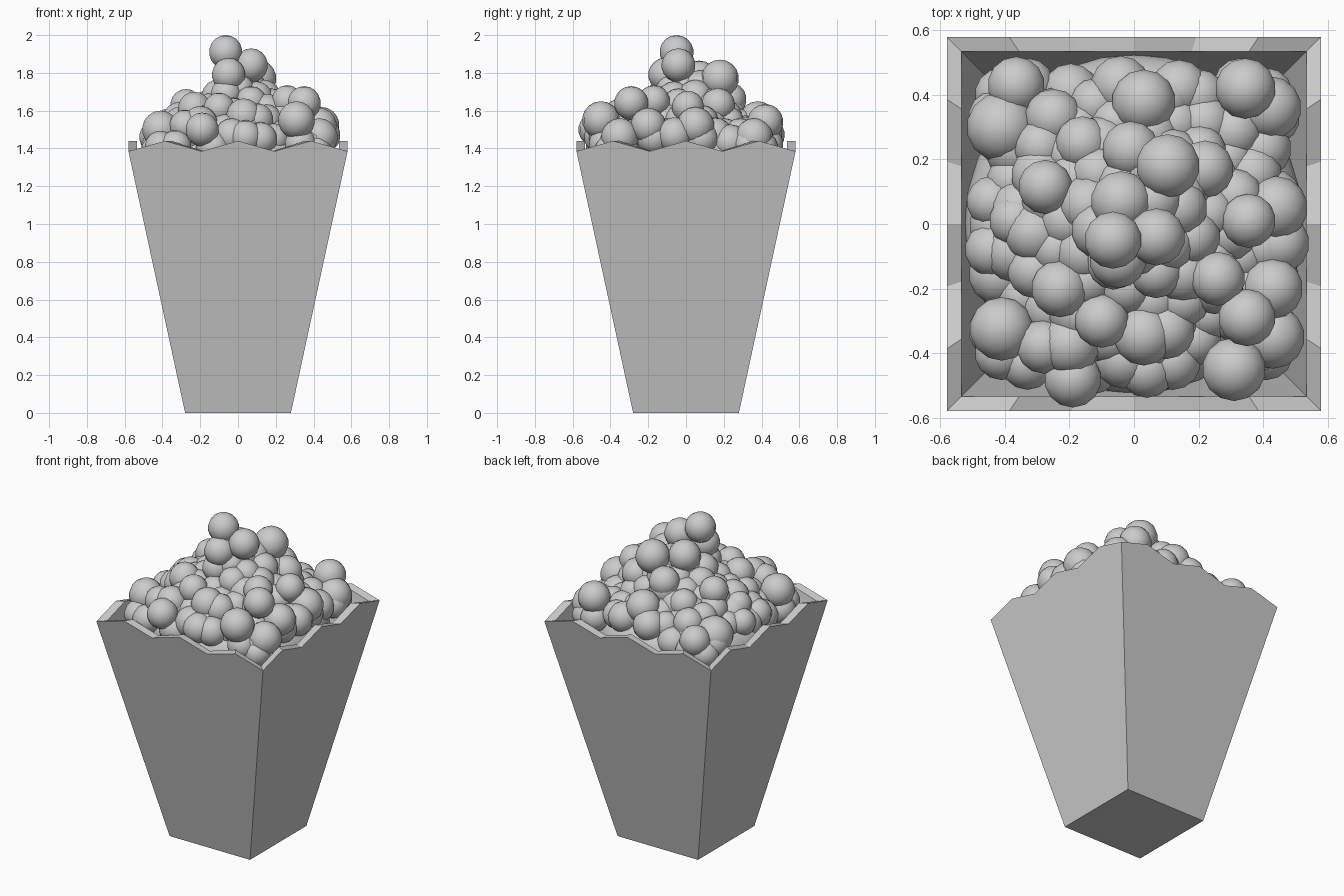
import bpy, bmesh, math, random
from mathutils import Matrix, Vector

if "Cube" in bpy.data.objects:
    bpy.data.objects.remove(bpy.data.objects["Cube"])

random.seed(4)


def finish(bm, name, smooth=False):
    bmesh.ops.recalc_face_normals(bm, faces=bm.faces)
    me = bpy.data.meshes.new(name)
    bm.to_mesh(me)
    bm.free()
    for p in me.polygons:
        p.use_smooth = smooth
    ob = bpy.data.objects.new(name, me)
    bpy.context.collection.objects.link(ob)
    return ob


def add_ball(bm, pos, r):
    m = Matrix.Translation(pos) @ Matrix.Diagonal(Vector((r, r, r, 1)))
    bmesh.ops.create_uvsphere(bm, u_segments=14, v_segments=9, radius=1, matrix=m)


# Tapered square tub with a zigzag rim
STEPS = 6
LOW, HIGH = 1.385, 1.44
bm = bmesh.new()


def side_point(side, t, half):
    x, y = half * t, -half
    for _ in range(side):
        x, y = -y, x
    return x, y


def shell(bottom_half, bottom_z, top_half):
    base = [bm.verts.new((*side_point(s, -1, bottom_half), bottom_z)) for s in range(4)]
    rim = []
    for s in range(4):
        for i in range(STEPS):
            z = HIGH if i % 2 else LOW
            rim.append(bm.verts.new((*side_point(s, -1 + 2 * i / STEPS, top_half), z)))
    for s in range(4):
        top = [rim[(s * STEPS + i) % len(rim)] for i in range(STEPS + 1)]
        bm.faces.new([base[s], base[(s + 1) % 4]] + top[::-1])
    bm.faces.new(base)
    return rim


outer = shell(0.28, 0.0, 0.58)
inner = shell(0.245, 0.04, 0.535)
n = len(outer)
for i in range(n):
    j = (i + 1) % n
    bm.faces.new([outer[i], outer[j], inner[j], inner[i]])
finish(bm, "tub")

# Rounded filling beneath the loose kernels
bm = bmesh.new()
bmesh.ops.create_uvsphere(bm, u_segments=32, v_segments=16, radius=1,
                          matrix=Matrix.Translation((0, 0, 1.32)) @ Matrix.Diagonal((0.525, 0.525, 0.24, 1)))
finish(bm, "filling", True)

# Prominent kernels on the surface: x, y, z, radius
kernels = [
    (-.065, -.05, 1.91, .09), (.07, -.04, 1.84, .09), (-.05, -.11, 1.79, .09),
    (.105, .18, 1.77, .1), (-.04, .07, 1.77, .095), (-.275, .115, 1.63, .085),
    (.03, .38, 1.55, .1), (.345, .42, 1.54, .095), (-.365, .43, 1.46, .09),
    (-.41, .3, 1.46, .11), (-.25, .33, 1.5, .09), (.14, .42, 1.47, .09),
    (.42, .36, 1.46, .1), (-.01, .23, 1.66, .09), (-.16, .25, 1.57, .085),
    (.22, .17, 1.63, .09), (.355, .01, 1.62, .085), (.44, .05, 1.52, .1),
    (.26, -.17, 1.65, .085), (.35, -.29, 1.64, .09), (.31, -.45, 1.55, .1),
    (.43, -.2, 1.52, .095), (.03, -.345, 1.57, .095), (-.2, -.375, 1.53, .095),
    (.04, -.45, 1.46, .09), (-.19, -.48, 1.5, .09), (-.41, -.325, 1.5, .1),
    (-.28, -.38, 1.52, .085), (-.37, .01, 1.53, .08), (-.44, -.08, 1.46, .085),
    (-.44, .07, 1.46, .08), (-.23, -.2, 1.61, .09), (.1, -.33, 1.55, .09),
    (.45, -.06, 1.47, .095), (.43, -.35, 1.46, .1), (-.1, -.3, 1.61, .085),
]
bm = bmesh.new()
for x, y, z, r in kernels:
    add_ball(bm, (x, y, z), r)
finish(bm, "top_kernels", True)

# Scattered kernels filling the heap, rising to a peak in the middle
bm = bmesh.new()
COUNT = 85
for i in range(COUNT):
    rad = 0.46 * math.sqrt((i + 0.5) / COUNT)
    a = i * 2.39996
    z = 1.43 + 0.25 * (1 - rad / 0.46) ** 0.8 + 0.1 * math.exp(-(rad / 0.17) ** 2)
    r = random.uniform(0.08, 0.095)
    add_ball(bm, (rad * math.cos(a), rad * math.sin(a), z + random.uniform(-0.04, 0.02)), r)
# Low kernels tucked into the tub corners
for sx in (-1, 1):
    for sy in (-1, 1):
        for dx, dy in ((.38, .38), (.43, .33), (.33, .43), (.41, .4)):
            add_ball(bm, (sx * dx, sy * dy, 1.41 + random.uniform(-.03, .02)), .085)
finish(bm, "heap_kernels", True)
